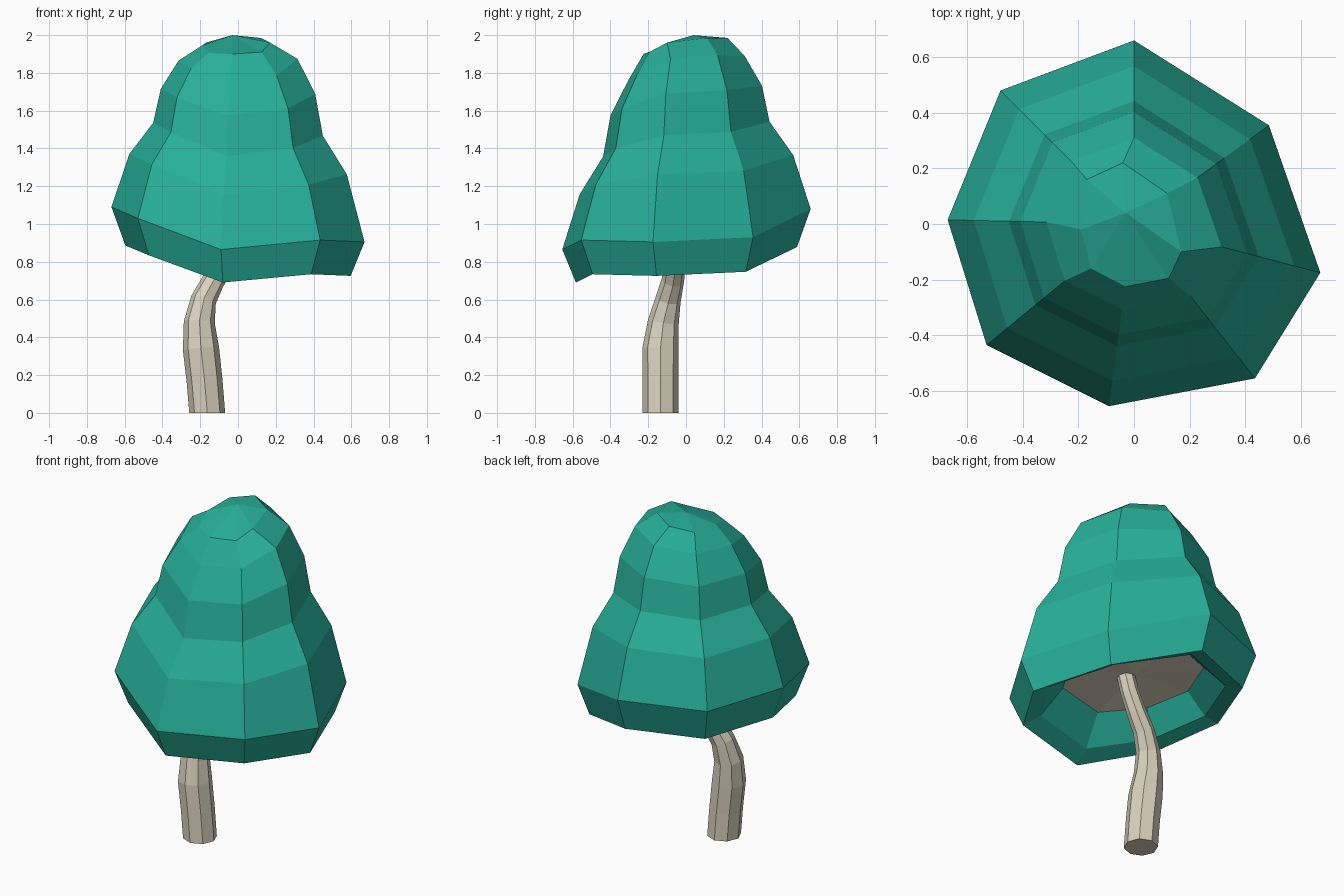
import bpy, bmesh, math
from mathutils import Vector

if "Cube" in bpy.data.objects:
    bpy.data.objects.remove(bpy.data.objects["Cube"])


def material(name, rgb):
    m = bpy.data.materials.new(name)
    m.diffuse_color = (*rgb, 1)
    m.use_nodes = True
    m.node_tree.nodes["Principled BSDF"].inputs["Base Color"].default_value = m.diffuse_color
    return m


leaf = material("leaf_green", (0.02, 0.43, 0.32))
bark = material("pale_bark", (0.70, 0.64, 0.51))


def loft(name, rings, mats, tip_low, tip_high, low_mat=0):
    """Skin a stack of rings and close both ends with fans."""
    bm = bmesh.new()
    rows = [[bm.verts.new(p) for p in ring] for ring in rings]
    n = len(rows[0])
    for a, b in zip(rows, rows[1:]):
        for i in range(n):
            j = (i + 1) % n
            bm.faces.new((a[i], a[j], b[j], b[i]))
    for row, tip, mat in ((rows[0], tip_low, low_mat), (rows[-1], tip_high, 0)):
        v = bm.verts.new(tip)
        for i in range(n):
            bm.faces.new((row[i], row[(i + 1) % n], v)).material_index = mat
    bmesh.ops.recalc_face_normals(bm, faces=bm.faces)
    mesh = bpy.data.meshes.new(name)
    bm.to_mesh(mesh)
    bm.free()
    for m in mats:
        mesh.materials.append(m)
    obj = bpy.data.objects.new(name, mesh)
    bpy.context.collection.objects.link(obj)
    return obj


# Canopy: widest corner and crown corner of each of the eight ribs
wide = [Vector(p) for p in (
    (0.67, -0.175, 0.905), (0.485, 0.355, 0.93), (0, 0.66, 1.08), (-0.48, 0.48, 1.07),
    (-0.67, 0.015, 1.09), (-0.53, -0.435, 1.03), (-0.09, -0.655, 0.865), (0.435, -0.555, 0.915))]
crown = [Vector(p) for p in (
    (0.17, -0.10, 1.96), (0.12, 0.11, 1.985), (-0.04, 0.22, 1.985), (-0.17, 0.16, 1.96),
    (-0.19, -0.02, 1.945), (-0.155, -0.16, 1.905), (-0.03, -0.225, 1.90), (0.125, -0.195, 1.91))]
lift = (0.025, 0.02, 0, 0, 0.01, 0.01, -0.035, -0.02)


def side_ring(scale, t):
    return [Vector((w.x * scale, w.y * scale, w.z + (c.z - w.z) * t + k))
            for w, c, k in zip(wide, crown, lift)]


def under_ring(scale, slope, base):
    return [Vector((w.x * scale, w.y * scale, w.z * slope + base)) for w in wide]


# Hollow underside, rim, then the bell-shaped outside
rings = [under_ring(0.57, 0.4, 0.58), under_ring(0.75, 0.65, 0.19), under_ring(0.89, 0.87, -0.062), wide]
rings += [side_ring(s, t) for s, t in ((0.86, 0.315), (0.67, 0.51), (0.61, 0.72), (0.47, 0.895))]
rings.append(crown)
loft("canopy", rings, (leaf, bark), (0, 0, 0.98), (-0.03, 0.04, 2.0), low_mat=1)

# Trunk: octagonal tube along a bent path
path = [(-0.163, -0.135, 0, 0.095), (-0.177, -0.135, 0.17, 0.095), (-0.196, -0.135, 0.34, 0.096),
        (-0.205, -0.12, 0.48, 0.082), (-0.182, -0.095, 0.60, 0.068), (-0.13, -0.07, 0.70, 0.06),
        (-0.06, -0.055, 0.80, 0.055), (-0.005, -0.045, 0.90, 0.052), (0.03, -0.04, 1.0, 0.05)]
points = [Vector(p[:3]) for p in path]
tube = []
for i, (p, row) in enumerate(zip(points, path)):
    d = points[min(i + 1, len(path) - 1)] - points[max(i - 1, 0)]
    d = d.normalized() if i else Vector((0, 0, 1))
    u = Vector((0, 1, 0)).cross(d).normalized()
    v = d.cross(u)
    tube.append([p + row[3] * (u * math.cos(a) + v * math.sin(a))
                 for a in (math.tau * k / 8 for k in range(8))])
loft("trunk", tube, (bark,), points[0], points[-1])
